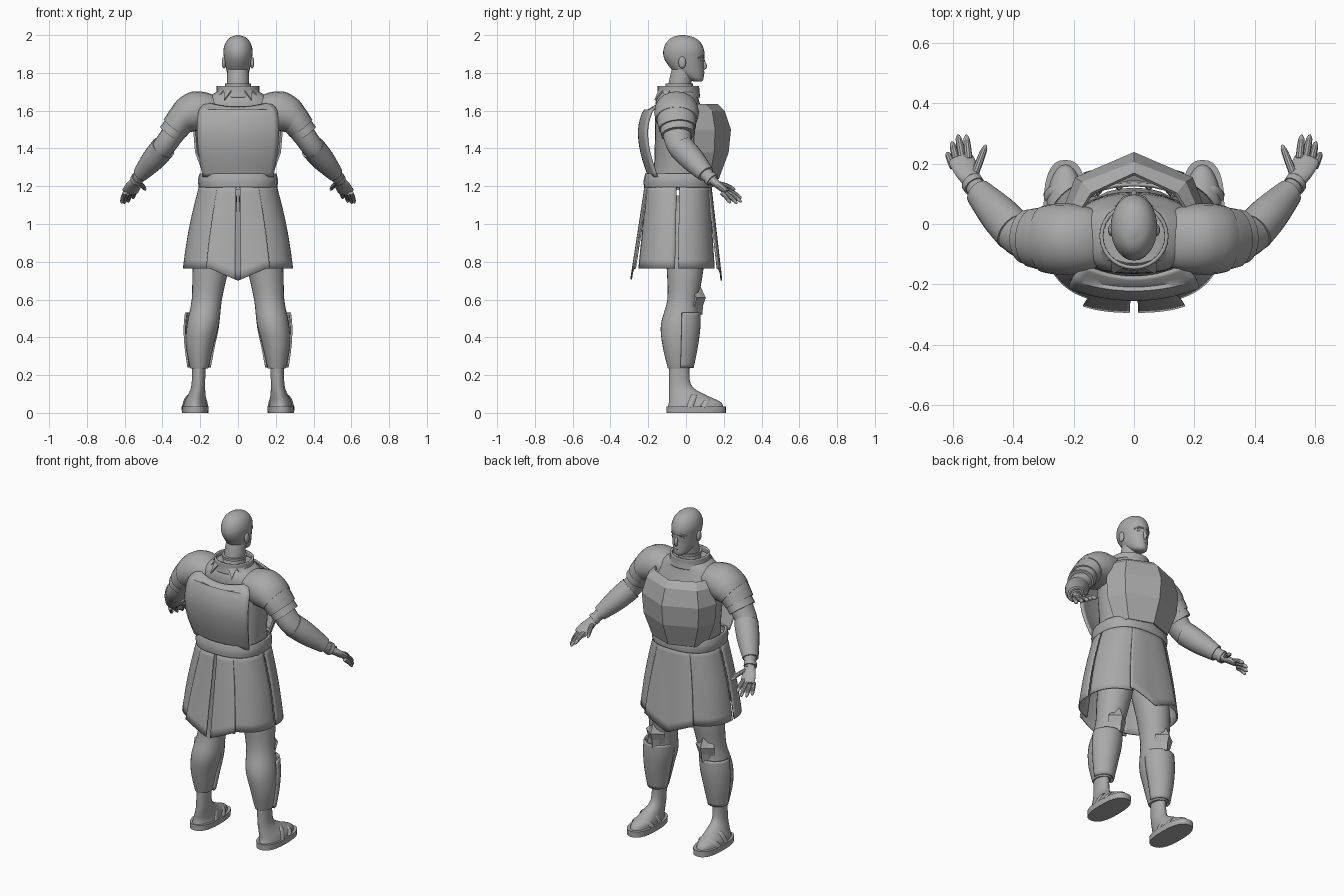
import bpy, math
from mathutils import Vector

if "Cube" in bpy.data.objects:
    bpy.data.objects.remove(bpy.data.objects["Cube"])

GREY = bpy.data.materials.new("plain_grey")
GREY.use_nodes = True
COLOUR = (0.4, 0.4, 0.4, 1)
GREY.diffuse_color = COLOUR
GREY.node_tree.nodes["Principled BSDF"].inputs["Base Color"].default_value = COLOUR


def finish(name, verts, faces, mirror=False, thick=0, smooth=35):
    mesh = bpy.data.meshes.new(name)
    mesh.from_pydata(verts, [], faces)
    mesh.materials.append(GREY)
    ob = bpy.data.objects.new(name, mesh)
    bpy.context.collection.objects.link(ob)
    bpy.ops.object.select_all(action="DESELECT")
    ob.select_set(True)
    bpy.context.view_layer.objects.active = ob
    bpy.ops.object.mode_set(mode="EDIT")
    bpy.ops.mesh.select_all(action="SELECT")
    bpy.ops.mesh.normals_make_consistent(inside=False)
    bpy.ops.object.mode_set(mode="OBJECT")
    if smooth:
        bpy.ops.object.shade_smooth_by_angle(angle=math.radians(smooth))
    if thick:
        mod = ob.modifiers.new("thickness", "SOLIDIFY")
        mod.thickness, mod.offset = thick, 0
    if mirror:
        ob.modifiers.new("mirror", "MIRROR")
    return ob


def ease(rows, k=4):
    """Fill in rows of numbers along a smooth curve."""
    rows = [Vector(r) for r in rows]
    out = []
    for i in range(len(rows) - 1):
        a, b = rows[max(i - 1, 0)], rows[i]
        c, d = rows[i + 1], rows[min(i + 2, len(rows) - 1)]
        for j in range(k):
            t = j / k
            out.append(b + (c - a) * (t / 2) + (a * 2 - b * 5 + c * 4 - d) * (t * t / 2)
                       + (b * 3 - a - c * 3 + d) * (t ** 3 / 2))
    return out + [rows[-1]]


def spow(v, p):
    return math.copysign(abs(v) ** p, v)


def grid_faces(rows, cols, closed):
    return [(r * cols + c, r * cols + (c + 1) % cols,
             (r + 1) * cols + (c + 1) % cols, (r + 1) * cols + c)
            for r in range(rows - 1) for c in range(cols if closed else cols - 1)]


def skin(name, rings, caps=True, **kw):
    n = len(rings[0])
    faces = grid_faces(len(rings), n, True)
    if caps:
        faces += [tuple(range(n)), tuple(range((len(rings) - 1) * n, len(rings) * n))]
    return finish(name, [p for ring in rings for p in ring], faces, **kw)


def loft(name, rows, n=28, p=1.0, k=4, **kw):
    """Level rings, each x, y, z, half width, half depth."""
    angles = [math.tau * i / n for i in range(n)]
    rings = [[(x + rx * spow(math.cos(a), p), y + ry * spow(math.sin(a), p), z)
              for a in angles] for x, y, z, rx, ry in ease(rows, k)]
    return skin(name, rings, **kw)


def tube(name, rows, n=20, k=4, ref=(0, 1, 0), **kw):
    """Rings across a path, each x, y, z, radius, radius along ref."""
    rows = ease(rows, k)
    rings = []
    for i, (x, y, z, r, s) in enumerate(rows):
        t = (rows[min(i + 1, len(rows) - 1)] - rows[max(i - 1, 0)])
        t = Vector(t[:3]).normalized()
        side = Vector(ref)
        side = (side - t * side.dot(t)).normalized()
        up = side.cross(t)
        rings.append([Vector((x, y, z)) + side * (s * math.cos(math.tau * j / n))
                      + up * (r * math.sin(math.tau * j / n)) for j in range(n)])
    return skin(name, rings, **kw)


def ball(name, loc, size, **kw):
    x, y, z = loc
    rows = [(x, y, z - size[2] * math.cos(a), size[0] * math.sin(a) + 1e-4,
             size[1] * math.sin(a) + 1e-4) for a in [math.pi * i / 8 for i in range(9)]]
    return loft(name, rows, n=14, k=1, smooth=60, **kw)


def sheet(name, grid, **kw):
    return finish(name, [p for row in grid for p in row],
                  grid_faces(len(grid), len(grid[0]), False), **kw)


# Head, neck and face
loft("head", [(0, .062, 1.755, .022, .022), (0, .047, 1.768, .04, .046),
              (0, .018, 1.8, .057, .076), (0, 0, 1.84, .067, .094),
              (0, -.01, 1.88, .074, .107), (0, -.012, 1.92, .077, .108),
              (0, -.013, 1.96, .066, .091), (0, -.016, 1.987, .042, .06),
              (0, -.02, 2, .008, .012)], smooth=60)
loft("neck", [(0, -.04, 1.66, .075, .08), (0, -.035, 1.72, .06, .063),
              (0, -.025, 1.78, .058, .06), (0, -.01, 1.84, .055, .06)])
loft("neck_band", [(0, -.036, 1.73, .068, .072), (0, -.036, 1.745, .068, .072)], k=1)
tube("nose", [(0, .088, 1.878, .006, .006), (0, .097, 1.85, .009, .01),
              (0, .099, 1.835, .013, .009), (0, .088, 1.825, .012, .006)], n=12, ref=(1, 0, 0))
tube("lips", [(-.024, .076, 1.802, .003, .006), (0, .091, 1.803, .009, .007),
              (.024, .076, 1.802, .003, .006)], n=10)
ball("eyes", (.03, .079, 1.868), (.013, .009, .007), mirror=True)
tube("brows", [(.006, .093, 1.884, .006, .006), (.03, .086, 1.888, .007, .007),
               (.052, .062, 1.88, .004, .006)], n=10, mirror=True)
ball("ears", (.075, -.02, 1.855), (.011, .02, .032), mirror=True)

# Torso and collar
loft("torso", [(0, -.035, 1.18, .18, .155), (0, -.03, 1.3, .185, .14),
               (0, -.03, 1.45, .2, .135), (0, -.035, 1.57, .21, .13),
               (0, -.045, 1.65, .18, .115), (0, -.04, 1.69, .13, .1),
               (0, -.04, 1.705, .1, .09)], p=.85)
loft("collar", [(0, -.04, 1.67, .118, .11), (0, -.04, 1.7, .108, .105),
                (0, -.04, 1.73, .108, .104)], caps=False, thick=.012)
for i, deg in enumerate((215, 240, 300, 325)):
    a = math.radians(deg)
    out, along = Vector((math.cos(a), math.sin(a), 0)), Vector((-math.sin(a), math.cos(a), 0))
    base = Vector((0, -.04, 1.705)) + out * .108
    tip = base + out * .035 - Vector((0, 0, .05))
    finish("collar_point_%d" % (i + 1), [base - along * .022, base + along * .022, tip],
           [(0, 1, 2)], thick=.008, smooth=0)

# Faceted chest plate: height, half width, side depth, corner depth, ridge depth
chest = [(1.63, .17, .05, .1, .165), (1.595, .205, .05, .135, .2), (1.5, .232, .04, .15, .232),
         (1.38, .222, .04, .145, .22), (1.24, .17, .04, .12, .168)]
sheet("chest_plate", [[(-w, s, z), (-.82 * w, c, z), (0, m, z), (.82 * w, c, z), (w, s, z)]
                      for z, w, s, c, m in chest], thick=.012, smooth=0)

# Curved back plate with a dipped top edge
back = ease([(1.64, .165, -.175), (1.6, .205, -.22), (1.5, .214, -.247),
             (1.38, .207, -.235), (1.25, .185, -.195)])
sheet("back_plate", [[(w * u, y + .04 * u * u, z - (.025 * (1 - u * u) if i < 4 else 0))
                      for u in [j / 8 - 1 for j in range(17)]]
                     for i, (z, w, y) in enumerate(back)], thick=.014)

# Belt and hanging tabs
loft("belt", [(0, -.04, 1.195, .202, .177), (0, -.04, 1.23, .206, .178),
              (0, -.04, 1.265, .198, .17)], p=.8, thick=.012, caps=False)
for i, x in enumerate((-.12, -.05, .05, .12)):
    loft("belt_tab_%d" % (i + 1), [(x, .135 - abs(x) / 4, 1.2, .014, .014),
                                   (x, .14 - abs(x) / 4, 1.26, .014, .014)], n=4, k=1, smooth=0)


def skirt(name, start, end, swell=0, point=0, mirror=False):
    grid = []
    for i in range(11):
        t = i / 10
        row = []
        for j in range(17):
            a = math.radians(start + (end - start) * j / 16)
            cx, sy = spow(math.cos(a), .8), spow(math.sin(a), .8)
            x = (.198 + .09 * t + .01 * math.sin(math.pi * t) + swell * t) * cx
            y = -.042 - .008 * t + (.172 + .04 * t + swell * t) * sy
            low = .765 - point * max(0, 1 - abs(x) / .15)
            row.append((x, y, 1.215 + (low - 1.215) * t))
        grid.append(row)
    sheet(name, grid, thick=.008, mirror=mirror)


# Skirt panels
skirt("back_flaps", -88.8, -63, .028, .065, True)
skirt("front_flap", 63, 117, .025, .065)
skirt("side_back_panels", -67, -1, mirror=True)
skirt("side_front_panels", 1, 67, mirror=True)

# Legs, shin and knee guards
loft("legs", [(.1, -.03, 1.15, .095, .12), (.12, -.01, .9, .1, .105),
              (.145, -.005, .76, .095, .097), (.165, -.016, .6, .08, .083),
              (.185, -.034, .47, .085, .099), (.202, -.037, .36, .073, .088),
              (.205, -.037, .25, .051, .063), (.205, -.037, .235, .045, .058)], mirror=True)
guard = ease([(.188, -.022, .53, .088, .095), (.195, -.024, .45, .088, .095),
              (.203, -.026, .35, .075, .084), (.206, -.03, .24, .057, .066)])
sheet("shin_guards", [[(x + rx * math.cos(a), y + ry * math.sin(a), z)
                       for a in [math.pi * j / 16 for j in range(17)]]
                      for x, y, z, rx, ry in guard], thick=.01, mirror=True)
sheet("knee_guards", [[(.17 + w * u, y - .045 * abs(u), z + lift * abs(u)) for u in (-1, -.5, 0, .5, 1)]
                      for z, w, y, lift in ((.67, .03, .07, -.03), (.61, .06, .098, 0),
                                            (.57, .055, .085, 0), (.52, .045, .08, .02))],
      thick=.012, mirror=True, smooth=0)

# Feet and sandals
loft("feet", [(.227, .05, .03, .063, .148), (.225, .045, .06, .058, .135),
              (.217, .002, .1, .045, .092), (.21, -.032, .15, .036, .058),
              (.207, -.037, .26, .036, .054)], mirror=True)
loft("soles", [(.227, .054, 0, .07, .158), (.227, .054, .035, .072, .158)],
     p=.8, k=1, mirror=True)
for name, y, h in (("toe_straps", .11, .078), ("instep_straps", .04, .1)):
    tube(name, [(.162, y - .02, .03, .006, .016), (.18, y, h - .012, .006, .016),
                (.222, y, h, .006, .016), (.27, y, h - .014, .006, .016),
                (.293, y - .02, .03, .006, .016)], n=10, mirror=True)

# Shoulder guards in overlapping bands
tube("shoulder_caps", [(.1, -.05, 1.63, .045, .08), (.15, -.05, 1.618, .082, .105),
                       (.21, -.05, 1.6, .106, .117), (.26, -.05, 1.58, .1, .117),
                       (.3, -.05, 1.553, .083, .11)], mirror=True)
tube("upper_arm_bands", [(.26, -.05, 1.6, .08, .1), (.295, -.05, 1.558, .08, .104),
                         (.335, -.046, 1.507, .074, .098)], mirror=True)
tube("lower_arm_bands", [(.31, -.048, 1.535, .07, .09), (.357, -.042, 1.473, .069, .09)],
     k=2, mirror=True)

# Arms and forearm guards
tube("arms", [(.3, -.05, 1.54, .06, .08), (.35, -.047, 1.47, .06, .075),
              (.4, -.025, 1.4, .058, .066), (.46, .045, 1.33, .052, .055),
              (.52, .115, 1.255, .032, .036), (.54, .145, 1.225, .026, .03)], mirror=True)
tube("forearm_guards", [(.395, -.025, 1.405, .066, .07), (.45, .035, 1.34, .062, .065),
                        (.515, .105, 1.265, .043, .047)], mirror=True)
tube("wrist_bands", [(.528, .125, 1.245, .035, .038), (.538, .14, 1.232, .035, .038)],
     k=1, mirror=True)

# Hands
tube("palms", [(.533, .135, 1.235, .024, .028), (.552, .172, 1.205, .02, .04),
               (.57, .21, 1.175, .017, .043), (.576, .222, 1.166, .01, .036)],
     ref=(1, 0, 0), mirror=True)
for name, base, tip in (("thumbs", (.525, .17, 1.215), (.49, .26, 1.18)),
                        ("index_fingers", (.547, .215, 1.18), (.555, .293, 1.135)),
                        ("middle_fingers", (.567, .215, 1.172), (.582, .294, 1.115)),
                        ("ring_fingers", (.585, .205, 1.165), (.602, .27, 1.108)),
                        ("little_fingers", (.598, .19, 1.165), (.617, .235, 1.11))):
    b, e = Vector(base), Vector(tip)
    rows = []
    for t, r in ((0, .013), (.5, .0125), (.85, .01), (1, .004)):
        p = b.lerp(e, t) + Vector((0, 0, .006 * math.sin(math.pi * t)))
        rows.append((*p, r, r))
    tube(name, rows, n=10, k=3, ref=(1, 0, 0), mirror=True)
